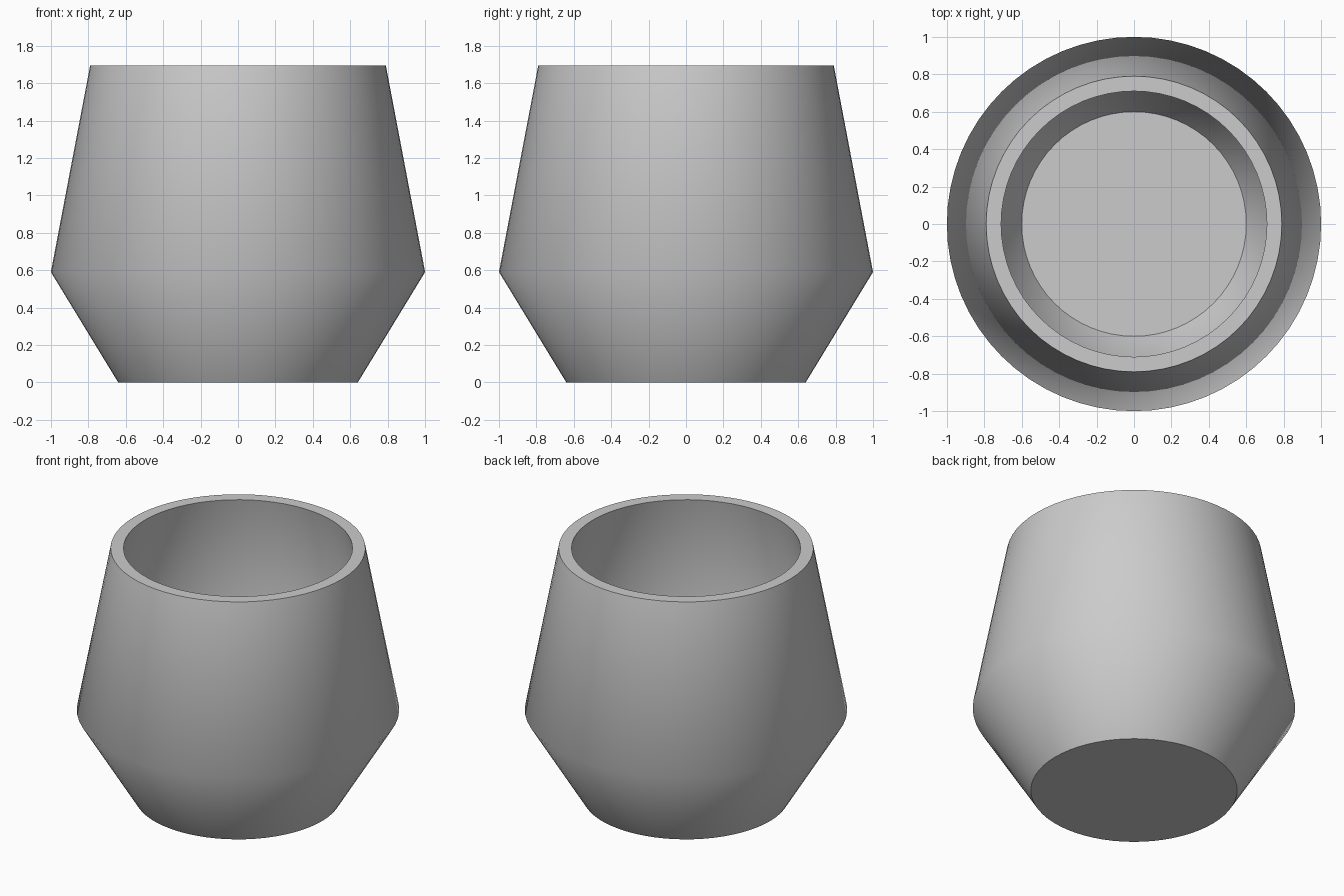
import bpy, bmesh, math

if "Cube" in bpy.data.objects:
    bpy.data.objects.remove(bpy.data.objects["Cube"])

SEGMENTS = 64
# Closed wall profile (radius, height): outer foot, belly, rim, inner belly, inner floor
PROFILE = [(0.64, 0), (1.0, 0.59), (0.79, 1.695),
           (0.71, 1.695), (0.915, 0.605), (0.60, 0.08)]

# Revolve the profile into rings
bm = bmesh.new()
rings = []
for r, z in PROFILE:
    rings.append([bm.verts.new((r * math.cos(2 * math.pi * i / SEGMENTS),
                                r * math.sin(2 * math.pi * i / SEGMENTS), z))
                  for i in range(SEGMENTS)])
for a, b in zip(rings, rings[1:]):
    for i in range(SEGMENTS):
        j = (i + 1) % SEGMENTS
        bm.faces.new((a[i], a[j], b[j], b[i]))

# Underside and inside floor
bm.faces.new(rings[0][::-1])
bm.faces.new(rings[-1])

mesh = bpy.data.meshes.new("cup")
bm.to_mesh(mesh)
bm.free()
cup = bpy.data.objects.new("cup", mesh)
bpy.context.collection.objects.link(cup)

# Soft shading over the belly, crisp rim and foot
bpy.context.view_layer.objects.active = cup
cup.select_set(True)
bpy.ops.object.shade_smooth_by_angle(angle=math.radians(50))
